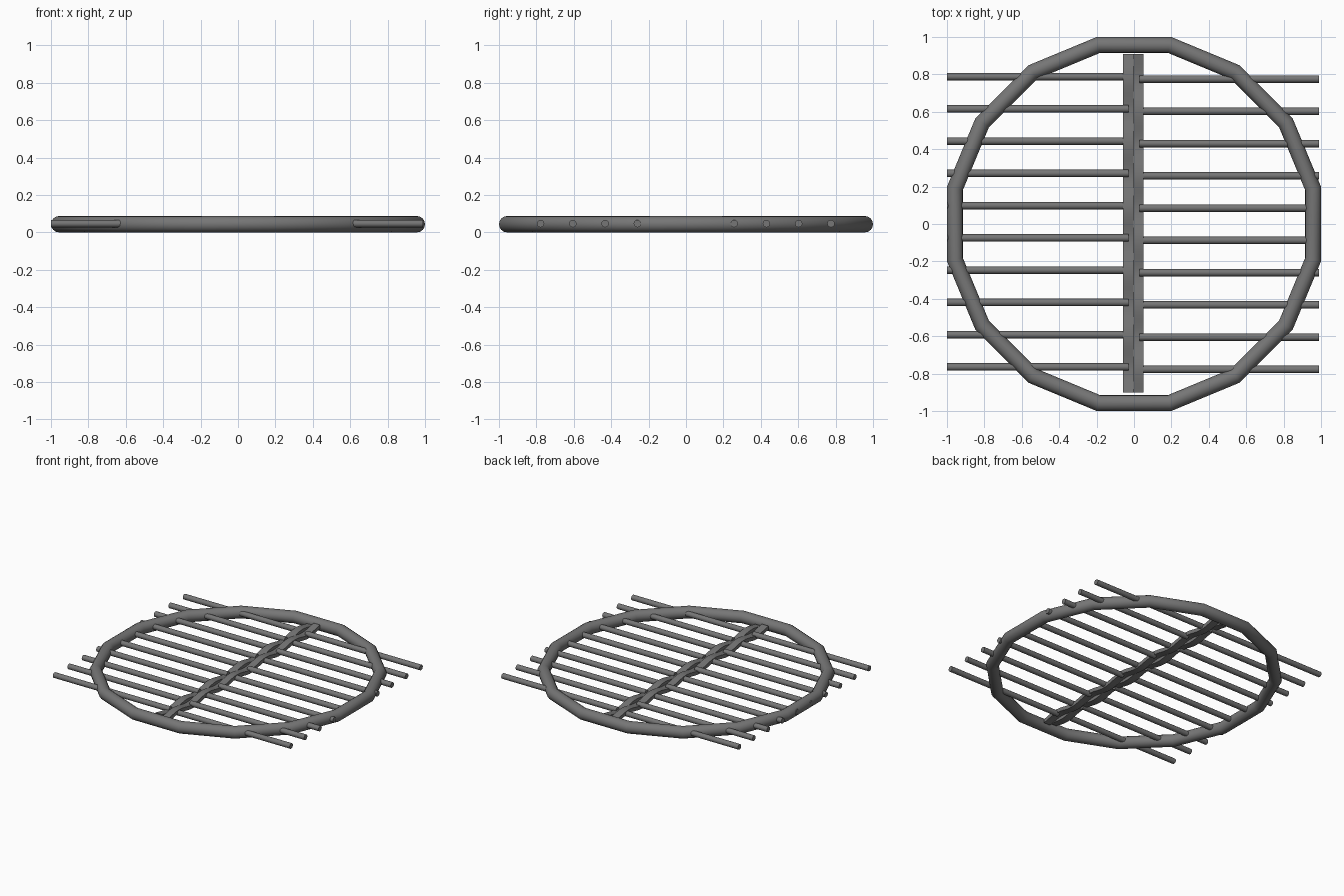
import bpy, bmesh, math

if "Cube" in bpy.data.objects:
    bpy.data.objects.remove(bpy.data.objects["Cube"])

MID = 0.0435          # height of the middle of the grate
PITCH = 0.1725        # spacing between rods

steel = bpy.data.materials.new("dark_steel")
steel.diffuse_color = (0.18, 0.18, 0.18, 1)
steel.use_nodes = True
steel.node_tree.nodes["Principled BSDF"].inputs["Base Color"].default_value = steel.diffuse_color


def finish(obj, name):
    obj.name = name
    obj.data.materials.clear()
    obj.data.materials.append(steel)
    bpy.ops.object.select_all(action='DESELECT')
    obj.select_set(True)
    bpy.context.view_layer.objects.active = obj
    bpy.ops.object.shade_smooth_by_angle(angle=math.radians(40))


def rod(name, x0, x1, y):
    bpy.ops.mesh.primitive_cylinder_add(
        vertices=12, radius=0.02, depth=x1 - x0,
        location=((x0 + x1) / 2, y, MID + 0.003), rotation=(0, math.pi / 2, 0))
    finish(bpy.context.object, name)


def strap(name, x0, x1, phase):
    # Flat strip that weaves gently over and under the rods
    bm = bmesh.new()
    rings = []
    for i in range(81):
        y = -0.9 + 1.81 * i / 80
        z = MID + 0.012 * math.sin(math.pi * y / PITCH + phase)
        rings.append([bm.verts.new((x, y, z + dz)) for x, dz in
                      ((x0, -0.014), (x1, -0.014), (x1, 0.014), (x0, 0.014))])
    for a, b in zip(rings, rings[1:]):
        for k in range(4):
            n = (k + 1) % 4
            bm.faces.new((a[k], a[n], b[n], b[k]))
    bm.faces.new(rings[0])
    bm.faces.new(rings[-1])
    bmesh.ops.recalc_face_normals(bm, faces=bm.faces)
    mesh = bpy.data.meshes.new(name)
    bm.to_mesh(mesh)
    bm.free()
    obj = bpy.data.objects.new(name, mesh)
    bpy.context.collection.objects.link(obj)
    finish(obj, name)


# Sixteen-sided outer ring with a round section
bpy.ops.mesh.primitive_torus_add(
    major_segments=16, minor_segments=16, major_radius=0.976,
    minor_radius=0.0435, location=(0, 0, MID), rotation=(0, 0, math.pi / 16))
finish(bpy.context.object, "outer_ring")

# Ten rods on each side, the right set slightly offset
for i in range(10):
    rod(f"left_rod_{i + 1}", -1.0, -0.03, 0.788 - i * PITCH)
    rod(f"right_rod_{i + 1}", 0.03, 0.99, 0.775 - i * PITCH)

# Paired centre straps
strap("left_centre_strap", -0.06, -0.004, 0.0)
strap("right_centre_strap", -0.004, 0.05, math.pi)
